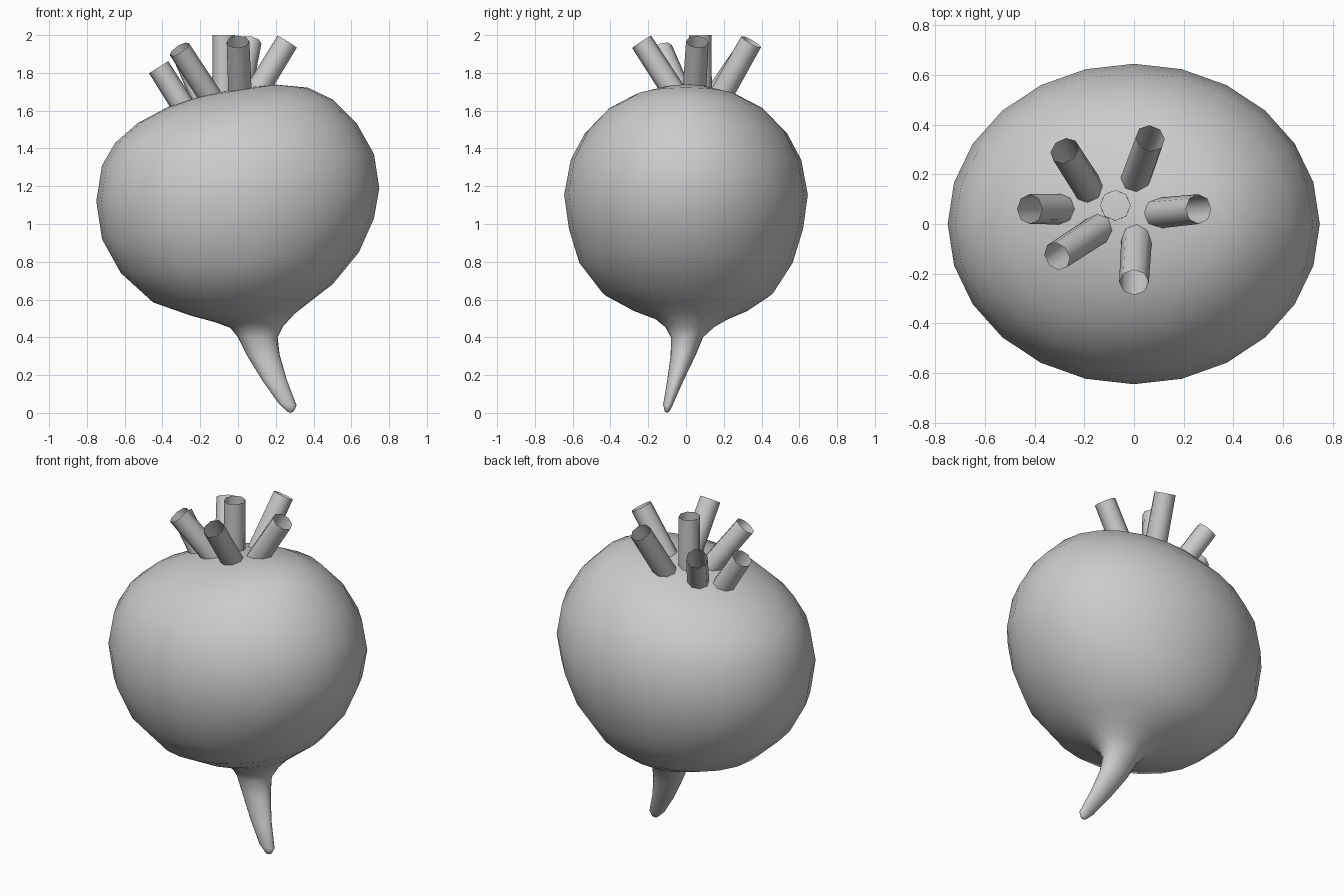
import bpy, bmesh, math
from mathutils import Vector

if "Cube" in bpy.data.objects:
    bpy.data.objects.remove(bpy.data.objects["Cube"])


def make_object(name, bm):
    bmesh.ops.recalc_face_normals(bm, faces=bm.faces)
    mesh = bpy.data.meshes.new(name)
    bm.to_mesh(mesh)
    bm.free()
    for p in mesh.polygons:
        p.use_smooth = True
    obj = bpy.data.objects.new(name, mesh)
    bpy.context.collection.objects.link(obj)
    return obj


# Root body and tail: tilted elliptical rings
# (left x, left z, right x, right z, y centre, y half width)
rings = [
    (.262, .006, .297, .01, -.10, .013),
    (.215, .05, .31, .04, -.095, .026),
    (.13, .17, .26, .17, -.057, .043),
    (.05, .30, .22, .31, -.015, .066),
    (.00, .40, .21, .40, .005, .085),
    (-.04, .45, .24, .46, .02, .13),
    (-.12, .48, .30, .525, .03, .20),
    (-.25, .515, .37, .58, .025, .31),
    (-.45, .585, .50, .68, .01, .45),
    (-.62, .74, .64, .85, 0, .565),
    (-.72, .92, .72, 1.03, 0, .62),
    (-.75, 1.12, .748, 1.19, 0, .645),
    (-.72, 1.31, .72, 1.37, 0, .61),
    (-.65, 1.43, .63, 1.53, 0, .535),
    (-.53, 1.535, .50, 1.66, 0, .42),
    (-.37, 1.62, .37, 1.722, 0, .28),
    (-.20, 1.675, .20, 1.738, 0, .15),
]
SIDES = 24
bm = bmesh.new()
loops = []
for xl, zl, xr, zr, yc, hy in rings:
    centre = Vector(((xl + xr) / 2, yc, (zl + zr) / 2))
    half = Vector(((xr - xl) / 2, 0, (zr - zl) / 2))
    angles = [2 * math.pi * i / SIDES for i in range(SIDES)]
    loops.append([bm.verts.new(centre + half * math.cos(a) + Vector((0, hy * math.sin(a), 0)))
                  for a in angles])
for a, b in zip(loops, loops[1:]):
    for i in range(SIDES):
        j = (i + 1) % SIDES
        bm.faces.new((a[i], a[j], b[j], b[i]))
for loop, point in ((loops[0], (.28, -.1, 0)), (loops[-1], (0, 0, 1.718))):
    tip = bm.verts.new(point)
    for i in range(SIDES):
        bm.faces.new((loop[i], loop[(i + 1) % SIDES], tip))
make_object("root_body", bm)

# Cut stems: open tubes fanning out of the crown (base, top)
stems = [
    ((-.19, .155, 1.67), (-.28, .295, 1.88)),
    ((.01, .19, 1.69), (.065, .345, 1.965)),
    ((-.30, .06, 1.64), (-.42, .06, 1.83)),
    ((-.15, -.025, 1.68), (-.31, -.13, 1.925)),
    ((.01, -.07, 1.71), (0, -.235, 1.965)),
    ((.11, .045, 1.72), (.26, .06, 1.965)),
    ((-.075, .075, 1.70), (-.075, .075, 2.0)),
]
for n, (base, top) in enumerate(stems, 1):
    base, top = Vector(base), Vector(top)
    axis = (top - base).normalized()
    base = base - axis * .03
    bm = bmesh.new()
    bmesh.ops.create_cone(bm, cap_ends=False, segments=8, radius1=.062, radius2=.06,
                          depth=(top - base).length)
    rot = Vector((0, 0, 1)).rotation_difference(axis).to_matrix()
    for v in bm.verts:
        v.co = rot @ v.co + (base + top) / 2
    make_object("stem_%d" % n, bm)
